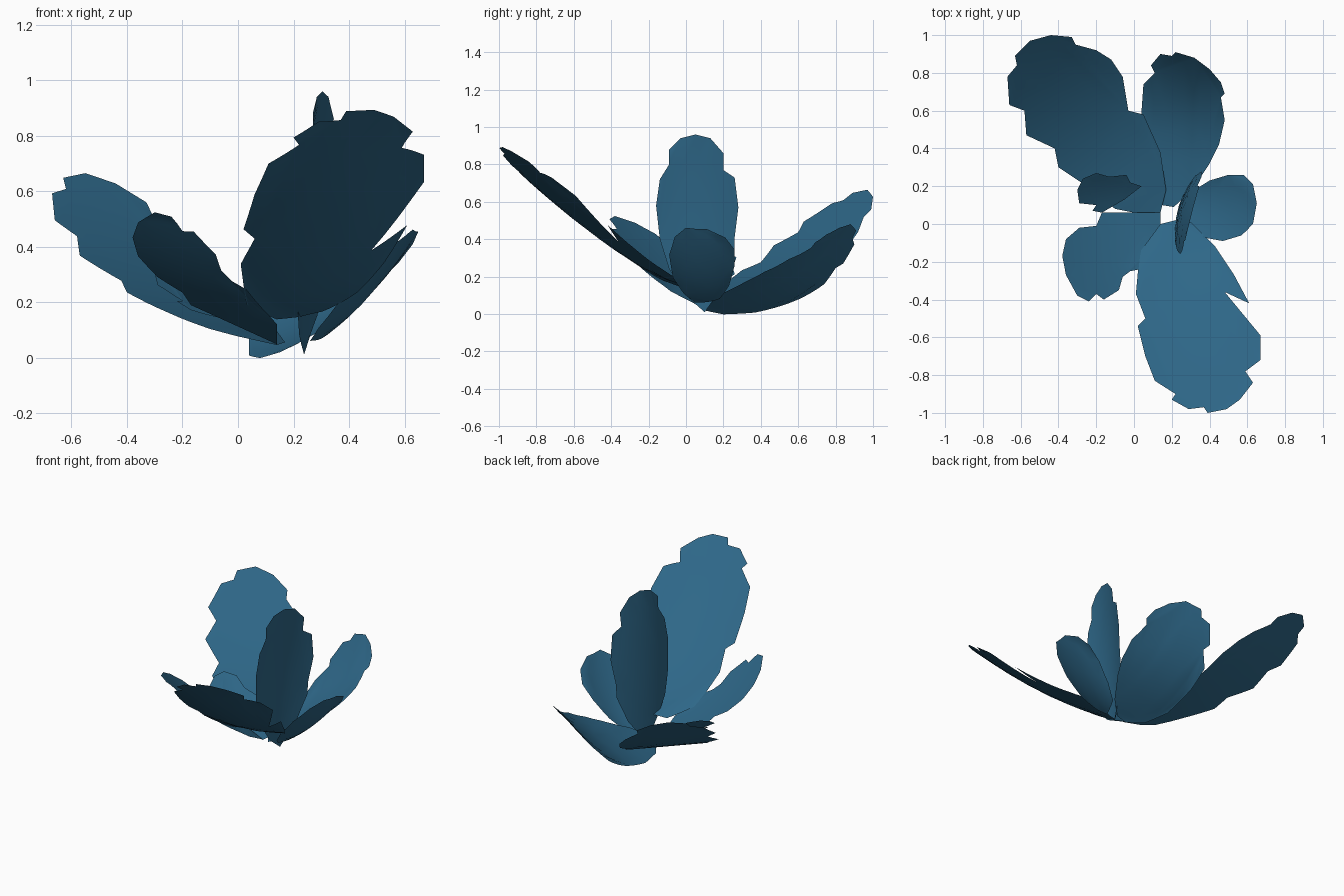
import bpy
import bmesh
from mathutils import Vector

cube = bpy.data.objects.get("Cube")
if cube:
    bpy.data.objects.remove(cube, do_unlink=True)

# One matt blue for every leaf
blue = bpy.data.materials.new("leaf_blue")
blue.use_nodes = True
colour = (0.027, 0.135, 0.245, 1)
blue.diffuse_color = colour
shader = blue.node_tree.nodes["Principled BSDF"]
shader.inputs["Base Color"].default_value = colour
shader.inputs["Roughness"].default_value = 0.8


def hollow(point, corners):
    """Fall from one at the middle of a leaf to zero at its rim."""
    low = Vector(min(c[i] for c in corners) for i in range(2))
    high = Vector(max(c[i] for c in corners) for i in range(2))
    middle, half = (low + high) / 2, (high - low) / 2
    spread = sum(((point[i] - middle[i]) / half[i]) ** 2 for i in range(2))
    return max(0, 1 - spread)


def make_leaf(name, outline, lift, cup=0.0, upright=False):
    """Fill an outline given in hundredths, then bend it by the lift rule.

    A flat leaf is outlined in x, y and lifted in z.
    An upright leaf is outlined in y, z and shifted in x.
    """
    corners = [Vector((a / 100, b / 100, 0)) for a, b in outline]
    bm = bmesh.new()
    bm.faces.new([bm.verts.new(c) for c in corners])
    bm.normal_update()
    bmesh.ops.triangulate(bm, faces=bm.faces[:], ngon_method='EAR_CLIP')
    bmesh.ops.subdivide_edges(bm, edges=bm.edges[:], cuts=3, use_grid_fill=True)
    bm.normal_update()
    if sum(face.normal.z for face in bm.faces) < 0:
        bmesh.ops.reverse_faces(bm, faces=bm.faces[:])
    for vert in bm.verts:
        a, b = vert.co.x, vert.co.y
        depth = lift(a, b) - cup * hollow(vert.co, corners)
        vert.co = (depth, a, b) if upright else (a, b, depth)
    bm.normal_update()
    for face in bm.faces:
        face.smooth = True
    mesh = bpy.data.meshes.new(name)
    bm.to_mesh(mesh)
    bm.free()
    mesh.materials.append(blue)
    leaf = bpy.data.objects.new(name, mesh)
    bpy.context.collection.objects.link(leaf)
    return leaf


# Large leaf rising to the front
make_leaf(
    "front_large_leaf",
    [(14, 0), (3, -15), (1, -37), (6, -50), (2, -54), (6, -70), (11, -83),
     (22, -90), (20, -93), (29, -98), (37, -97), (39, -100), (49, -98),
     (56, -93), (63, -84), (59, -78), (67, -72), (67, -59), (48, -36),
     (61, -42), (53, -27), (43, -12), (30, 1), (22, 2)],
    lambda x, y: 0.05 + 0.2 * x - 0.76 * y + 0.06 * (1 + y) ** 6, cup=0.05)

# Large leaf rising to the back right, twisted towards its tip
make_leaf(
    "back_right_large_leaf",
    [(14, 6), (17, 18), (14, 38), (5, 58), (-3, 60), (-6, 78), (-12, 87),
     (-20, 92), (-31, 95), (-33, 99), (-44, 100), (-55, 97), (-63, 89),
     (-62, 84), (-67, 78), (-66, 63), (-58, 60), (-57, 47), (-42, 40),
     (-40, 30), (-25, 20), (-10, 8), (0, 6)],
    lambda x, y: 0.065 - 0.2 * x - 0.35 * x * y + 0.19 * y + 0.13 * y ** 3,
    cup=0.02)

# Back left leaf with a curled tip
make_leaf(
    "back_left_leaf",
    [(15, 10), (8, 20), (4, 37), (4, 60), (5, 74), (11, 80), (9, 84),
     (14, 90), (20, 89), (22, 91), (32, 88), (40, 82), (46, 75), (48, 69),
     (46, 67), (48, 55), (45, 42), (40, 32), (30, 17), (21, 9)],
    lambda x, y: 0.5 * x - 0.07 + 0.14 * y + (0.32 + 0.4 * x) * y ** 4,
    cup=0.015)

# Short leaf at the front right
make_leaf(
    "front_right_leaf",
    [(14, 6), (14, -8), (3, -24), (-2, -25), (-6, -28), (-8, -35),
     (-16, -40), (-20, -37), (-24, -41), (-30, -38), (-36, -27), (-38, -17),
     (-36, -8), (-29, -2), (-20, -1), (-17, 6)],
    lambda x, y: 0.145 - 0.47 * x - 0.55 * y + 0.25 * x * y, cup=0.025)

# Tall leaf standing almost upright
make_leaf(
    "upright_leaf",
    [(10, 1), (20, 15), (26, 32), (26, 41), (28, 57), (26, 73), (20, 77),
     (20, 86), (13, 94), (5, 96), (-3, 94), (-9, 88), (-9, 80), (-14, 72),
     (-16, 58), (-14, 40), (-9, 24), (2, 8)],
    lambda y, z: 0.21 + 0.26 * y + 0.2 * z - 0.12 * z * z,
    cup=0.04, upright=True)

# Rounded leaf on the left side
make_leaf(
    "left_round_leaf",
    [(26, 5), (32, 18), (40, 23), (50, 26), (58, 26), (63, 21), (65, 11),
     (63, 0), (57, -6), (47, -9), (36, -7), (29, -1)],
    lambda x, y: 1.05 * x - 0.2 - 0.25 * y, cup=0.045)

# Small steep leaf tucked in on the right side
make_leaf(
    "right_small_leaf",
    [(4, 20), (-2, 22), (-4, 26), (-13, 25), (-20, 27), (-27, 24),
     (-30, 18), (-29, 11), (-20, 10), (-22, 7), (-17, 6), (-5, 13)],
    lambda x, y: 0.05 - 0.52 * x + 0.55 * y, cup=0.01)
